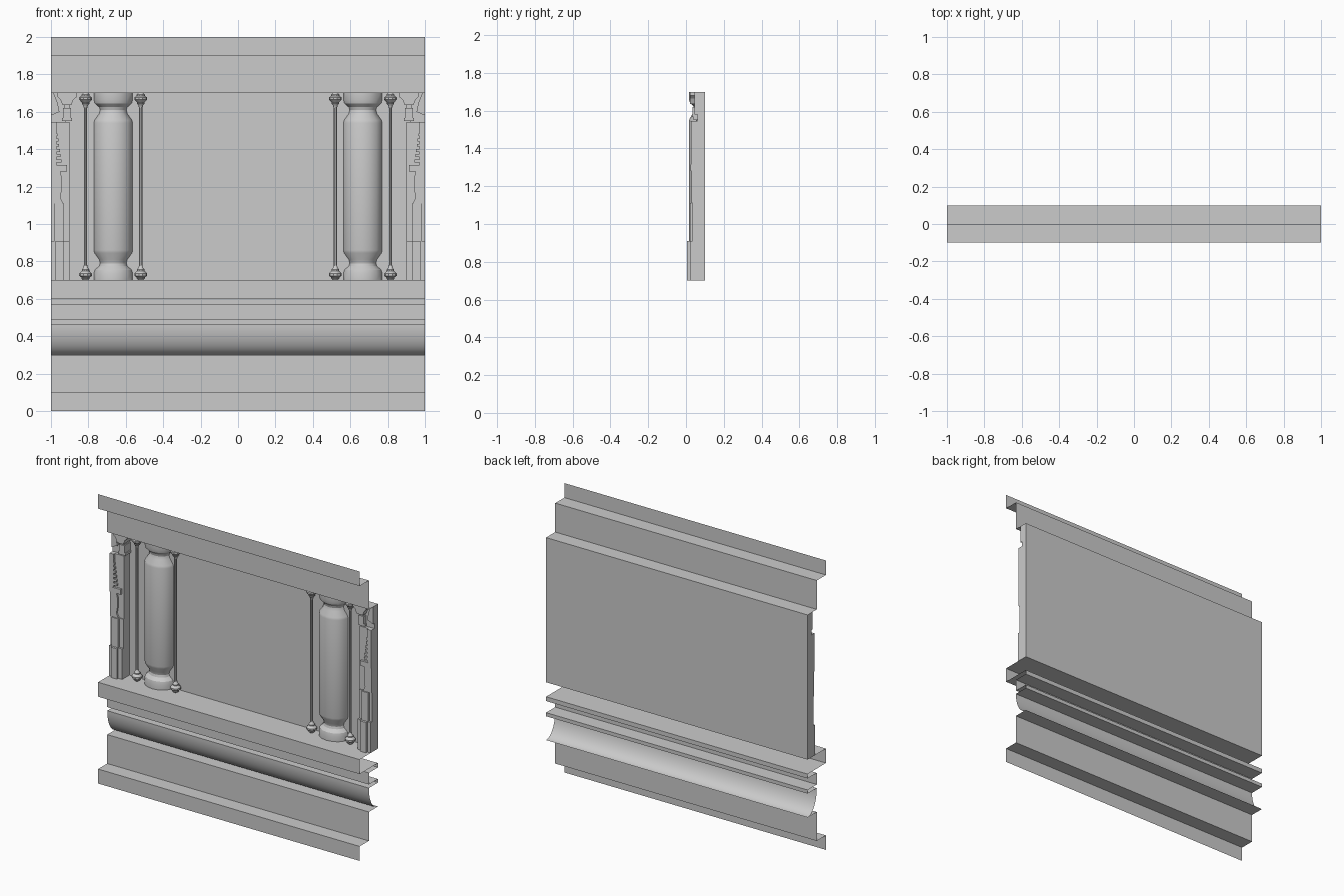
import bpy, bmesh, math

cube = bpy.data.objects.get("Cube")
if cube:
    bpy.data.objects.remove(cube)

stone = bpy.data.materials.new("grey stone")
stone.use_nodes = True
grey = (0.6, 0.6, 0.6, 1)
stone.diffuse_color = grey
stone.node_tree.nodes["Principled BSDF"].inputs["Base Color"].default_value = grey


def finish(name, bm, smooth=None):
    mesh = bpy.data.meshes.new(name)
    bm.to_mesh(mesh)
    bm.free()
    mesh.materials.append(stone)
    obj = bpy.data.objects.new(name, mesh)
    bpy.context.collection.objects.link(obj)
    if smooth:
        bpy.ops.object.select_all(action="DESELECT")
        obj.select_set(True)
        bpy.context.view_layer.objects.active = obj
        bpy.ops.object.shade_smooth_by_angle(angle=math.radians(smooth))
    return obj


def turned(name, x, y, profile, sides, depth=1.0, half=False, smooth=None):
    """Turned part from (radius, height) rings, optionally only its front half."""
    bm = bmesh.new()
    span = math.pi if half else 2 * math.pi
    count = sides + 1 if half else sides
    rings = []
    for r, z in profile:
        angles = [math.pi + span * i / sides for i in range(count)]
        rings.append([bm.verts.new((x + r * math.cos(a), y + r * depth * math.sin(a), z))
                      for a in angles])
    for low, high in zip(rings, rings[1:]):
        for i in range(sides):
            j = (i + 1) % count
            bm.faces.new((low[i], low[j], high[j], high[i]))
    bm.faces.new(rings[0][::-1])
    bm.faces.new(rings[-1])
    return finish(name, bm, smooth)


def prism(bm, outline, y0, y1, side):
    """Extrude an (x, z) outline from y0 back to y1."""
    front = [bm.verts.new((side * x, y0, z)) for x, z in outline]
    face = bm.faces.new(front)
    back = bmesh.ops.extrude_face_region(bm, geom=[face])["geom"]
    for v in back:
        if isinstance(v, bmesh.types.BMVert):
            v.co.y = y1


def block(bm, x0, x1, y0, y1, z0, z1, side):
    prism(bm, [(x0, z0), (x1, z0), (x1, z1), (x0, z1)], y0, y1, side)


# Folded wall sheet: plinth, quarter round, fillets, shelf, panel and cornice
path = [(-.1, 0), (-.1, .1), (0, .1), (0, .3), (.1, .3)]
for i in range(1, 17):
    a = math.pi / 2 * (1 - i / 16)
    path.append((.1 * (1 - math.cos(a)), .465 - .165 * math.sin(a)))
path += [(.1, .465), (.1, .49), (0, .49), (0, .57), (.1, .57), (.1, .6), (-.1, .6),
         (-.1, .7), (.1, .7), (.1, 1.7), (0, 1.7), (0, 1.9), (-.1, 1.9), (-.1, 2)]
bm = bmesh.new()
pairs = [(bm.verts.new((-1, y, z)), bm.verts.new((1, y, z))) for y, z in path]
for (a, b), (c, d) in zip(pairs, pairs[1:]):
    bm.faces.new((a, b, d, c))
finish("wall_and_mouldings", bm, 30)


def mirrored(points):
    """Repeat a lower-half (radius, height) profile about mid height."""
    return points + [(r, 2.4 - z) for r, z in reversed(points)]


column = mirrored([(.104, .7), (.104, .735), (.098, .755), (.075, .775),
                   (.07, .79), (.075, .81), (.1, .845), (.104, .86)])
colonette = mirrored([(.014, .7), (.022, .708), (.022, .715), (.034, .723), (.034, .735),
                      (.02, .75), (.02, .757), (.013, .765), (.009, .78)])

for side, tag in ((-1, "right"), (1, "left")):
    # Engaged column and its slender companions
    turned(f"{tag}_column", side * .667, .1, column, 8, .82, True, 25)
    for x, place in ((.52, "inner"), (.815, "outer")):
        turned(f"{tag}_{place}_colonette", side * x, .062, colonette, 10, smooth=30)

    # Backing pier
    bm = bmesh.new()
    block(bm, .9, 1, .04, .1, .7, 1.545, side)
    block(bm, .92, 1, .06, .1, 1.545, 1.7, side)
    # Stepped pedestal
    block(bm, .93, .975, .004, .04, .7, .91, side)
    block(bm, .9, 1, .02, .04, .7, .91, side)
    block(bm, .93, .98, .02, .04, .91, 1.11, side)
    block(bm, .9, 1, .034, .04, .91, 1.11, side)
    # Hollow-sided shaft and collar
    prism(bm, [(.935, 1.11), (1, 1.11), (1, 1.28), (.95, 1.28), (.943, 1.25),
               (.943, 1.18), (.95, 1.14)], .028, .04, side)
    block(bm, .915, 1, .025, .04, 1.28, 1.315, side)
    # Serrated tapering shaft
    block(bm, .97, 1, .026, .04, 1.315, 1.545, side)
    for i in range(7):
        z = 1.33 + i * .028
        block(bm, .945 + i * .004, .97 + i * .001, .026, .04, z, z + .015, side)
    # Capital with scrolled block above
    block(bm, .888, .942, .04, .1, 1.55, 1.567, side)
    block(bm, .894, .936, .035, .1, 1.567, 1.62, side)
    block(bm, .9, .93, .045, .1, 1.62, 1.635, side)
    prism(bm, [(.892, 1.635), (.938, 1.635), (.95, 1.665), (.965, 1.68), (.965, 1.7),
               (.862, 1.7), (.862, 1.68), (.88, 1.665)], .02, .1, side)
    prism(bm, [(.955, 1.6), (1, 1.58), (1, 1.7), (.985, 1.7), (.965, 1.65)],
          .045, .1, side)
    bmesh.ops.recalc_face_normals(bm, faces=bm.faces)
    finish(f"{tag}_carved_pier", bm)
